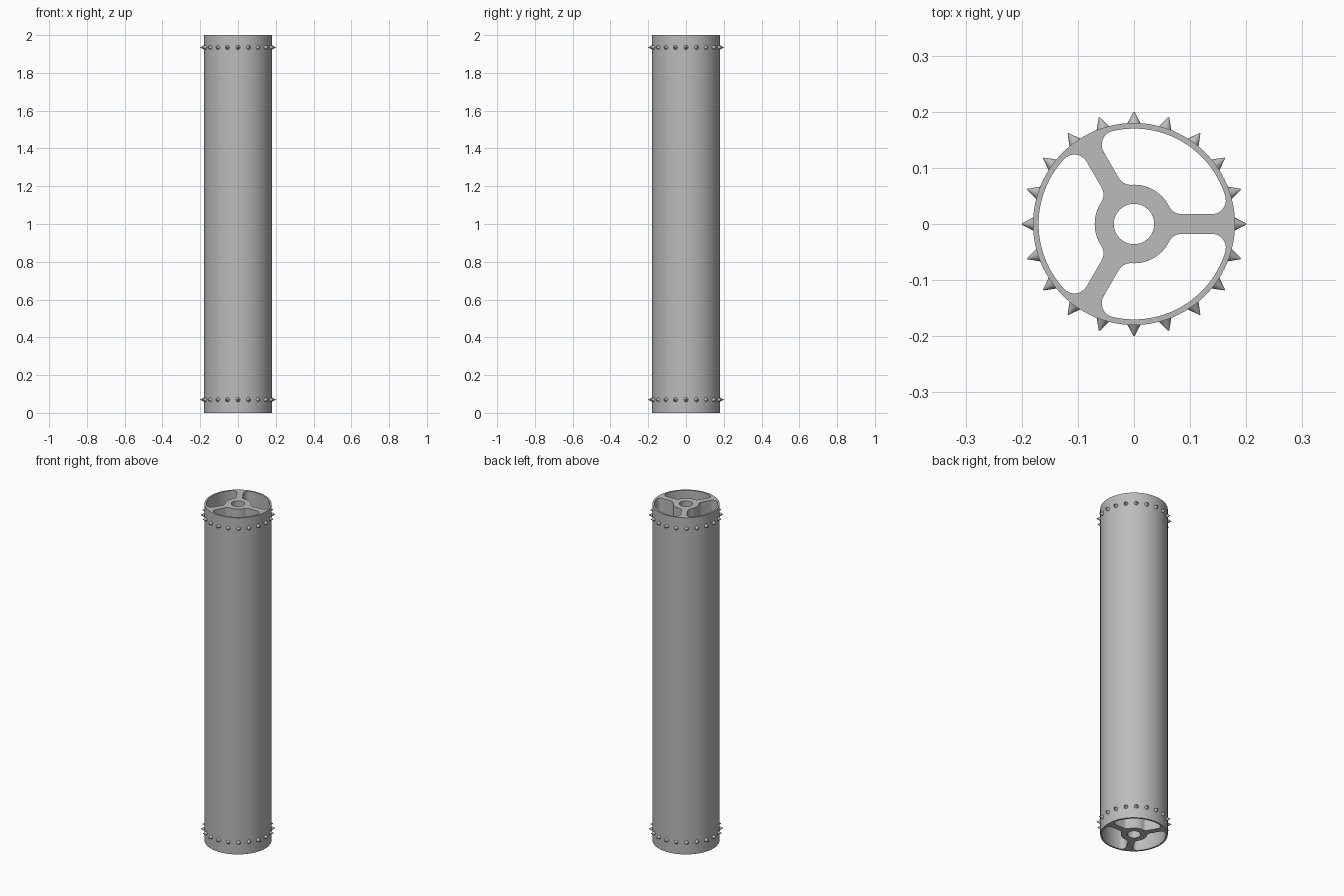
import bpy, bmesh, math
from mathutils import Matrix, Vector

cube = bpy.data.objects.get("Cube")
if cube:
    bpy.data.objects.remove(cube, do_unlink=True)

HEIGHT = 2.0
R_OUT, R_IN = 0.18, 0.17        # tube wall
R_HUB, R_BORE = 0.07, 0.036     # central hub
SPOKE = 0.0175                  # half width of a spoke
FILLET = 0.025
SPIKES = 20

metal = bpy.data.materials.new("grey metal")
metal.use_nodes = True
metal.diffuse_color = (0.5, 0.5, 0.5, 1)
metal.node_tree.nodes["Principled BSDF"].inputs["Base Color"].default_value = (0.5, 0.5, 0.5, 1)


def finish(bm, name):
    bmesh.ops.recalc_face_normals(bm, faces=bm.faces)
    mesh = bpy.data.meshes.new(name)
    bm.to_mesh(mesh)
    bm.free()
    mesh.materials.append(metal)
    obj = bpy.data.objects.new(name, mesh)
    bpy.context.collection.objects.link(obj)
    return obj


def prism(name, outline, start, depth, frame=Matrix()):
    """Extrude a flat outline along the local z axis, then place it."""
    bm = bmesh.new()
    face = bm.faces.new([bm.verts.new((x, y, start)) for x, y in outline])
    moved = bmesh.ops.extrude_face_region(bm, geom=[face])["geom"]
    verts = [v for v in moved if isinstance(v, bmesh.types.BMVert)]
    bmesh.ops.translate(bm, verts=verts, vec=(0, 0, depth))
    bm.transform(frame)
    return finish(bm, name)


def arc(cx, cy, r, a0, a1, n):
    return [(cx + r * math.cos(a0 + (a1 - a0) * i / n),
             cy + r * math.sin(a0 + (a1 - a0) * i / n)) for i in range(n + 1)]


def circle(r, n):
    return arc(0, 0, r, 0, math.tau, n)[:-1]


def select_only(obj):
    bpy.ops.object.select_all(action="DESELECT")
    obj.select_set(True)
    bpy.context.view_layer.objects.active = obj


def cut(target, cutter):
    cutter.hide_render = True
    mod = target.modifiers.new("cut", "BOOLEAN")
    mod.operation, mod.solver, mod.object = "DIFFERENCE", "EXACT", cutter
    select_only(target)
    bpy.ops.object.modifier_apply(modifier=mod.name)
    bpy.data.objects.remove(cutter, do_unlink=True)


# Rounded opening between two spokes: one half, then its mirror image
yc = SPOKE + FILLET
xi = math.sqrt((R_HUB + FILLET) ** 2 - yc ** 2)
xo = math.sqrt((R_IN - FILLET) ** 2 - yc ** 2)
ai, ao = math.atan2(yc, xi), math.atan2(yc, xo)
mid = math.pi / 3
half = arc(0, 0, R_HUB, mid, ai, 8)
half += arc(xi, yc, FILLET, ai + math.pi, 1.5 * math.pi, 8)
half += arc(xo, yc, FILLET, 1.5 * math.pi, math.tau + ao, 10)[:-1]
half += arc(0, 0, R_IN, ao, mid, 14)
c, s = math.cos(2 * mid), math.sin(2 * mid)
mirrored = [(c * x + s * y, s * x - c * y) for x, y in half]
opening = half + mirrored[-2:0:-1]

# Tube with hub bore and three openings along its whole length
roller = prism("roller_tube", circle(R_OUT, 96), 0, HEIGHT)
cut(roller, prism("bore_cutter", circle(R_BORE, 48), -0.1, HEIGHT + 0.2))
for k in range(3):
    turn = Matrix.Rotation(k * math.tau / 3, 4, "Z")
    cut(roller, prism("opening_cutter", opening, -0.1, HEIGHT + 0.2, turn))

# Pointed windows through the wall on the -x side
house = [(-0.055, 0), (0.055, 0), (0.055, 0.07), (0, 0.14), (-0.055, 0.07)]
for z in (0.205, 1.78):
    frame = Matrix(((0, 0, -1, 0), (1, 0, 0, 0), (0, 1, 0, z), (0, 0, 0, 1)))
    cut(roller, prism("window_cutter", house, 0.125, 0.1, frame))
select_only(roller)
bpy.ops.object.shade_smooth_by_angle(angle=math.radians(30))

# Rings of conical spikes near both ends
for name, z in (("lower_spikes", 0.07), ("upper_spikes", 1.935)):
    bm = bmesh.new()
    for k in range(SPIKES):
        a = k * math.tau / SPIKES
        out = Vector((math.cos(a), math.sin(a), 0))
        place = (Matrix.Translation(out * 0.188 + Vector((0, 0, z)))
                 @ out.to_track_quat("Z", "Y").to_matrix().to_4x4())
        bmesh.ops.create_cone(bm, cap_ends=True, segments=16, radius1=0.0135,
                              radius2=0.001, depth=0.024, matrix=place)
    spikes = finish(bm, name)
    select_only(spikes)
    bpy.ops.object.shade_smooth_by_angle(angle=math.radians(30))
